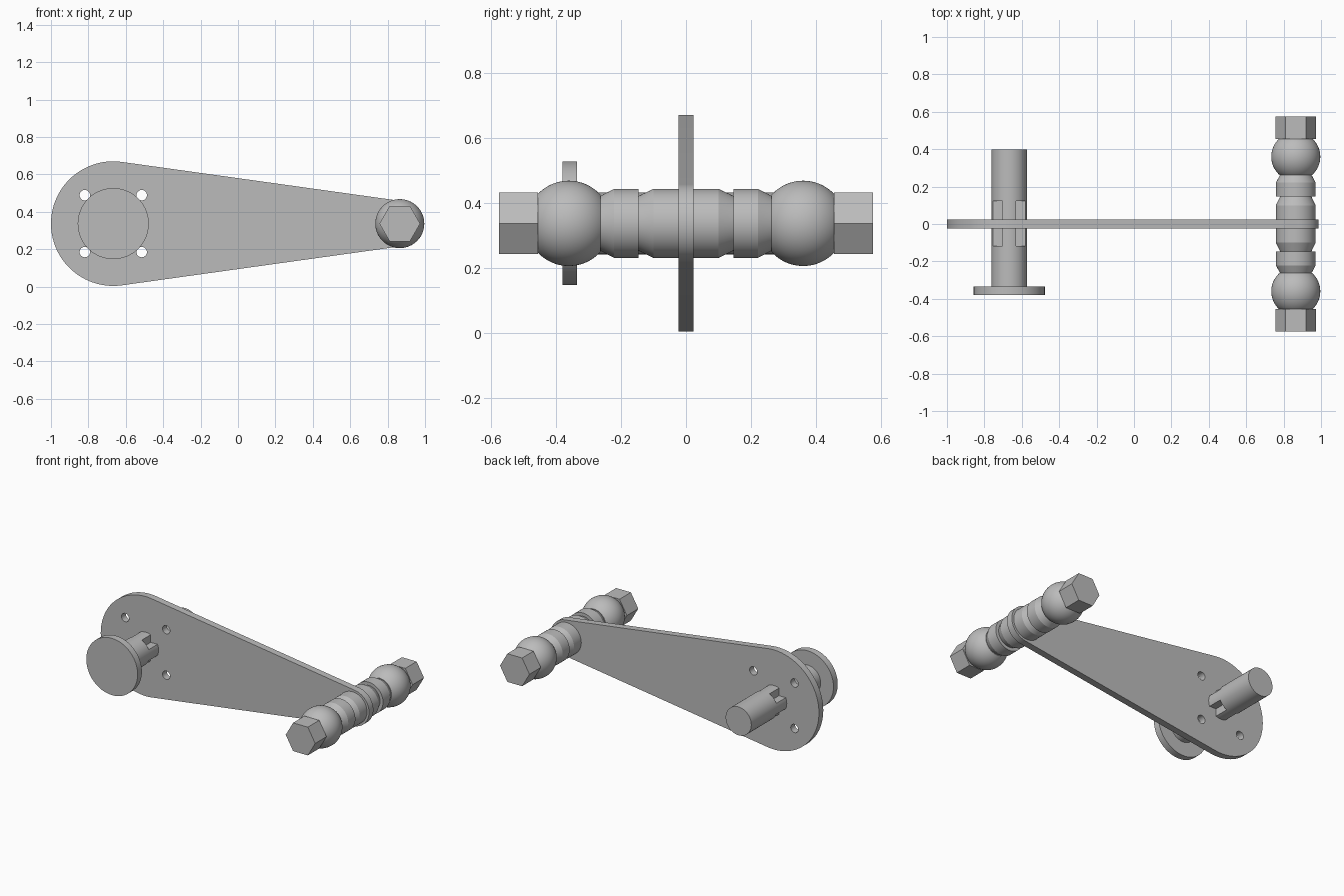
import bpy
import bmesh
from math import acos, asin, cos, sin, pi, radians, sqrt
from mathutils import Matrix

cube = bpy.data.objects.get("Cube")
if cube:
    bpy.data.objects.remove(cube, do_unlink=True)

grey = bpy.data.materials.new("plain grey")
grey.use_nodes = True
GREY = (0.5, 0.5, 0.5, 1)
grey.diffuse_color = GREY
grey.node_tree.nodes["Principled BSDF"].inputs["Base Color"].default_value = GREY

HEIGHT = 0.337
HUB_X, AXLE_X = -0.667, 0.865
UPRIGHT = Matrix.Rotation(pi / 2, 4, "X")


def finish(obj):
    bpy.ops.object.select_all(action="DESELECT")
    obj.select_set(True)
    bpy.context.view_layer.objects.active = obj
    bpy.ops.object.shade_smooth_by_angle(angle=radians(25))


def arc(cx, cy, r, start, end, steps):
    return [(cx + r * cos(start + (end - start) * i / steps),
             cy + r * sin(start + (end - start) * i / steps))
            for i in range(steps + 1)]


def circle(cx, cy, r, steps=64):
    return arc(cx, cy, r, 0, 2 * pi, steps)[:-1]


def extrude(name, loops, x, y0, y1):
    """Extrude flat outlines (with holes) along y, centred on the given x."""
    curve = bpy.data.curves.new(name, "CURVE")
    curve.dimensions = "2D"
    curve.fill_mode = "BOTH"
    curve.extrude = (y1 - y0) / 2
    for loop in loops:
        spline = curve.splines.new("POLY")
        spline.points.add(len(loop) - 1)
        for point, (px, py) in zip(spline.points, loop):
            point.co = (px, py, 0, 1)
        spline.use_cyclic_u = True
    temp = bpy.data.objects.new(name + "_outline", curve)
    bpy.context.collection.objects.link(temp)
    bpy.context.view_layer.update()
    mesh = bpy.data.meshes.new_from_object(
        temp.evaluated_get(bpy.context.evaluated_depsgraph_get()))
    bpy.data.objects.remove(temp, do_unlink=True)
    mesh.transform(Matrix.Translation((x, (y0 + y1) / 2, HEIGHT)) @ UPRIGHT)
    bm = bmesh.new()
    bm.from_mesh(mesh)
    bmesh.ops.remove_doubles(bm, verts=bm.verts, dist=0.0001)
    bmesh.ops.recalc_face_normals(bm, faces=bm.faces)
    bm.to_mesh(mesh)
    bm.free()
    mesh.name = name
    mesh.materials.clear()
    mesh.materials.append(grey)
    obj = bpy.data.objects.new(name, mesh)
    bpy.context.collection.objects.link(obj)
    finish(obj)


def lathe(name, profile, x, steps=64):
    """Spin (radius, y) points around an axle parallel to y."""
    bm = bmesh.new()
    verts = [bm.verts.new((r, y, 0)) for r, y in profile]
    edges = [bm.edges.new(pair) for pair in zip(verts, verts[1:])]
    bmesh.ops.spin(bm, geom=verts + edges, cent=(0, 0, 0), axis=(0, 1, 0),
                   angle=2 * pi, steps=steps)
    bmesh.ops.remove_doubles(bm, verts=bm.verts, dist=0.0001)
    bmesh.ops.recalc_face_normals(bm, faces=bm.faces)
    bmesh.ops.translate(bm, verts=bm.verts, vec=(x, 0, HEIGHT))
    mesh = bpy.data.meshes.new(name)
    bm.to_mesh(mesh)
    bm.free()
    mesh.materials.append(grey)
    obj = bpy.data.objects.new(name, mesh)
    bpy.context.collection.objects.link(obj)
    finish(obj)


# Tapered arm plate with four bolt holes
big_r, small_r = 0.333, 0.121
reach = AXLE_X - HUB_X
tangent = acos((big_r - small_r) / reach)
outline = (arc(0, 0, big_r, tangent, 2 * pi - tangent, 56)
           + arc(reach, 0, small_r, -tangent, tangent, 32))
holes = [circle(sx * 0.152, sz * 0.152, 0.028, 24)
         for sx in (-1, 1) for sz in (-1, 1)]
extrude("arm_plate", [outline] + holes, HUB_X, -0.023, 0.023)

# Push pin: round head, round shaft ends, cross-shaped middle
PIN_R, ARM = 0.095, 0.037
extrude("pin_head", [circle(0, 0, 0.19, 80)], HUB_X, -0.38, -0.335)
extrude("pin_front_shaft", [circle(0, 0, PIN_R)], HUB_X, -0.335, -0.117)
extrude("pin_back_shaft", [circle(0, 0, PIN_R)], HUB_X, 0.123, 0.398)
half = asin(ARM / PIN_R)
cross = []
for quarter in range(4):
    turn = quarter * pi / 2
    cross += arc(0, 0, PIN_R, turn - half, turn + half, 8)
    cross += [(sqrt(2) * ARM * cos(turn + pi / 4),
               sqrt(2) * ARM * sin(turn + pi / 4))]
extrude("pin_cross_section", [cross], HUB_X, -0.117, 0.123)

# Axle: central collar with bevelled ends
RIM, NECK = 0.106, 0.084
lathe("axle_collar", [(0, -0.146), (NECK, -0.146), (RIM, -0.1),
                      (RIM, 0.1), (NECK, 0.146), (0, 0.146)], AXLE_X)

# Mirrored axle ends: bevelled ring, ball and hexagonal nut
BALL_R, BALL_Y, CUT = 0.131, 0.36, 0.0975
cut_angle = acos(CUT / BALL_R)
ball = [(0, BALL_Y - CUT)]
ball += [(r, BALL_Y + y) for r, y in
         arc(0, 0, BALL_R, cut_angle - pi / 2, pi / 2 - cut_angle, 24)]
ball += [(0, BALL_Y + CUT)]
for side, label in ((-1, "front"), (1, "back")):
    ring = [(0, 0.146), (RIM, 0.146), (RIM, 0.221), (NECK, 0.263), (0, 0.263)]
    lathe(label + "_ring", [(r, side * y) for r, y in ring], AXLE_X)
    lathe(label + "_ball", [(r, side * y) for r, y in ball], AXLE_X)
    y0, y1 = sorted((side * 0.455, side * 0.575))
    extrude(label + "_hex_nut", [circle(0, 0, 0.109, 6)], AXLE_X, y0, y1)
